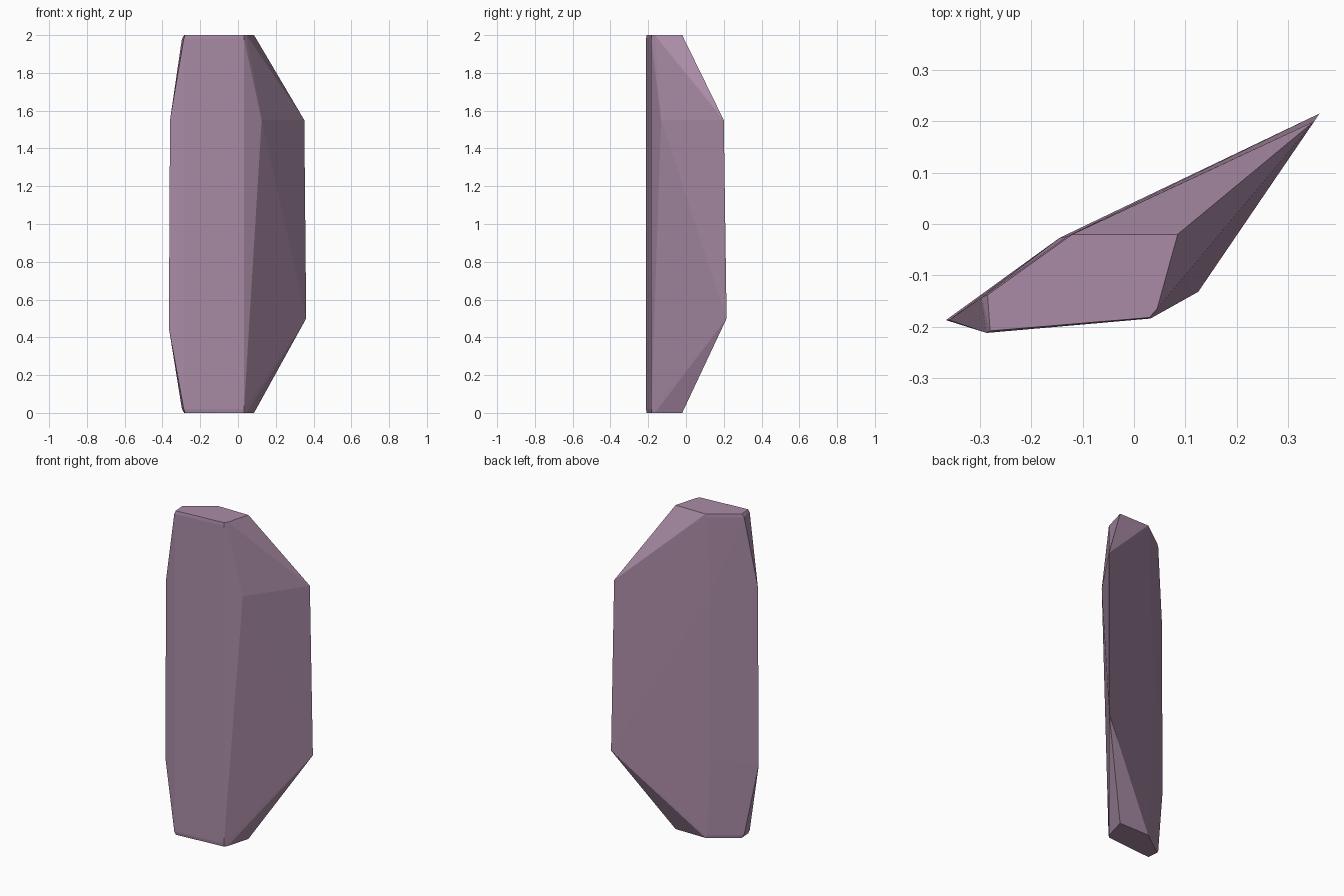
import bpy, bmesh

if "Cube" in bpy.data.objects:
    bpy.data.objects.remove(bpy.data.objects["Cube"])

# Outline shared by the flat top and bottom caps (x, y)
cap = [(-0.28, -0.208), (0.03, -0.182), (0.045, -0.165),
       (0.085, -0.02), (-0.12, -0.02), (-0.285, -0.138)]
# Slightly larger outline just inside each cap, giving the worn rim
rim = [(-0.287, -0.212), (0.032, -0.184), (-0.13, -0.024), (-0.297, -0.143)]
# Outermost corners of the shard body (x, y, z)
body = [(-0.36, -0.187, 1.55), (-0.366, -0.187, 0.45),
        (0.351, 0.20, 1.55), (0.361, 0.215, 0.5),
        (0.125, -0.132, 1.55),
        (-0.145, -0.027, 1.5), (-0.145, -0.027, 0.5)]

points = list(body)
for z_cap, z_rim in ((0.0, 0.02), (2.0, 1.98)):
    points += [(x, y, z_cap) for x, y in cap]
    points += [(x, y, z_rim) for x, y in rim]

# Faceted shard: convex skin over the outlines
bm = bmesh.new()
for p in points:
    bm.verts.new(p)
hull = bmesh.ops.convex_hull(bm, input=bm.verts)
loose = [v for v in bm.verts if not v.link_faces]
bmesh.ops.delete(bm, geom=loose, context='VERTS')
bmesh.ops.dissolve_limit(bm, angle_limit=0.01, verts=bm.verts, edges=bm.edges)
bmesh.ops.recalc_face_normals(bm, faces=bm.faces)

mesh = bpy.data.meshes.new("crystal_shard")
bm.to_mesh(mesh)
bm.free()
shard = bpy.data.objects.new("crystal_shard", mesh)
bpy.context.collection.objects.link(shard)

# Dusty mauve colour
mat = bpy.data.materials.new("dusty_mauve")
mat.diffuse_color = (0.40, 0.26, 0.38, 1)
mat.use_nodes = True
mat.node_tree.nodes["Principled BSDF"].inputs["Base Color"].default_value = mat.diffuse_color
mesh.materials.append(mat)
